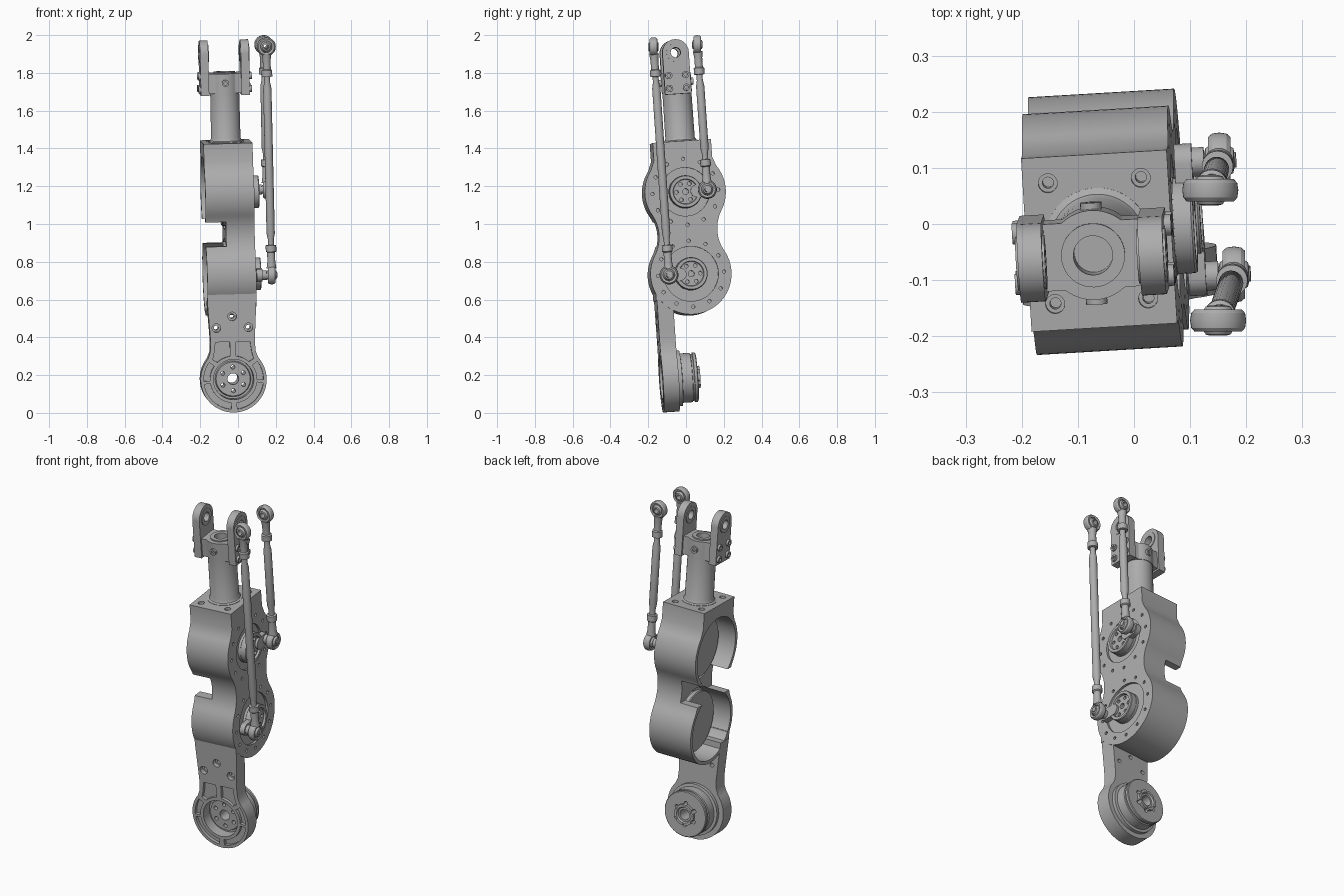
import bpy, bmesh
from math import sin, cos, pi, radians
from mathutils import Vector, Matrix, Euler

cube = bpy.data.objects.get("Cube")
if cube:
    bpy.data.objects.remove(cube, do_unlink=True)

# One grey for everything
metal = bpy.data.materials.new("brushed grey")
metal.use_nodes = True
GREY = (0.42, 0.42, 0.42, 1)
metal.diffuse_color = GREY
metal.node_tree.nodes["Principled BSDF"].inputs["Base Color"].default_value = GREY

# The whole limb leans slightly; parts are built upright and placed with this
LEG = Matrix.Translation((-0.03, 0.07, 0)) @ Euler(
    (radians(3.9), radians(-1.6), radians(3.4))).to_matrix().to_4x4()
X, Y, Z = Vector((1, 0, 0)), Vector((0, 1, 0)), Vector((0, 0, 1))
HUBS = {"upper": 1.17, "lower": 0.735}
ANKLE = 0.19


def arc(cx, cy, r, a0, a1, n=16):
    angles = [radians(a0 + (a1 - a0) * i / n) for i in range(n + 1)]
    return [(cx + r * cos(a), cy + r * sin(a)) for a in angles]


def mirrored(half):
    """Close an outline by mirroring its right half."""
    return half + [(-u, v) for u, v in reversed(half) if abs(u) > 1e-5]


def lathe(bm, pts, loc, axis, n=40):
    """Turn (radius, height) points around an axis."""
    m = Matrix.Translation(loc) @ axis.to_track_quat('Z', 'Y').to_matrix().to_4x4()
    rings = []
    for r, h in pts:
        turns = [2 * pi * i / n for i in range(n if r else 1)]
        rings.append([bm.verts.new(m @ Vector((r * cos(a), r * sin(a), h))) for a in turns])
    if pts[0] == pts[-1]:
        bmesh.ops.delete(bm, geom=rings[-1], context='VERTS')
        rings[-1] = rings[0]
    for a, b in zip(rings, rings[1:]):
        for i in range(n):
            j = i + 1
            quad = [a[i % len(a)], a[j % len(a)], b[j % len(b)], b[i % len(b)]]
            bm.faces.new(list(dict.fromkeys(quad)))
    return bm


def rod(bm, r, h0, h1, loc, axis, n=32):
    return lathe(bm, [(0, h0), (r, h0), (r, h1), (0, h1)], loc, axis, n)


def prism(bm, outline, axis, a, b):
    """Extrude a 2D outline along x, y or z."""
    place = {'x': lambda u, v, t: (t, u, v), 'y': lambda u, v, t: (u, t, v),
             'z': lambda u, v, t: (u, v, t)}[axis]
    ends = [[bm.verts.new(place(u, v, t)) for u, v in outline] for t in (a, b)]
    for end in ends:
        bm.faces.new(end)
    for i in range(len(outline)):
        bm.faces.new((ends[0][i - 1], ends[0][i], ends[1][i], ends[1][i - 1]))
    return bm


def box(bm, x0, x1, y0, y1, z0, z1):
    return prism(bm, [(x0, y0), (x1, y0), (x1, y1), (x0, y1)], 'z', z0, z1)


def smooth(mesh):
    for p in mesh.polygons:
        p.use_smooth = True
    mesh.set_sharp_from_angle(angle=radians(30))


def make(name, bm, frame=LEG):
    bmesh.ops.recalc_face_normals(bm, faces=bm.faces)
    mesh = bpy.data.meshes.new(name)
    bm.to_mesh(mesh)
    bm.free()
    mesh.transform(frame)
    mesh.materials.append(metal)
    smooth(mesh)
    obj = bpy.data.objects.new(name, mesh)
    bpy.context.scene.collection.objects.link(obj)
    return obj


def carve(obj, bm):
    """Subtract a cutter and keep the plain result."""
    cutter = make("cutter", bm)
    cutter.hide_render = True
    mod = obj.modifiers.new("cut", 'BOOLEAN')
    mod.operation, mod.solver, mod.object = 'DIFFERENCE', 'EXACT', cutter
    bpy.context.view_layer.update()
    dg = bpy.context.evaluated_depsgraph_get()
    result = bpy.data.meshes.new_from_object(obj.evaluated_get(dg))
    obj.modifiers.clear()
    obj.data = result
    smooth(result)
    bpy.data.objects.remove(cutter, do_unlink=True)


def new():
    return bmesh.new()


# Double-lobed housing with open motor cups and a notch at the waist
half = [(0.155, 1.44), (0.155, 1.345)] + arc(0, 1.17, 0.215, 36, -30.9)
half += arc(0.364, 0.9525, 0.209, 149.1, 210.9)[1:-1]
half += arc(0, 0.735, 0.215, 30.9, -90, 24)
housing = make("housing", prism(new(), mirrored(half), 'x', -0.128, 0.132))
cups, details = new(), new()
for name, w in HUBS.items():
    rod(cups, 0.195, -0.3, 0.04, (0, 0, w), X, 64)
    outer = 0.128 if name == "upper" else 0.145
    lathe(details, [(0.088, 0.118), (outer, 0.118), (outer, 0.2), (0.088, 0.2),
                    (0.088, 0.118)], (0, 0, w), X, 56)
    for u, v in arc(0, w, 0.175, 0, 330, 11):
        rod(details, 0.009, 0.115, 0.2, (0, u, v), X, 12)
for sx in (-1, 1):
    for sy in (-1, 1):
        lathe(details, [(0, 1.39), (0.01, 1.39), (0.01, 1.425), (0.017, 1.425),
                        (0.017, 1.5), (0, 1.5)], (sx * 0.083, sy * 0.108, 0), Z, 20)
carve(housing, cups)
carve(housing, box(new(), -0.3, -0.02, -0.3, 0.3, 0.895, 1.025))
carve(housing, details)
make("housing_foot", box(new(), -0.128, 0.132, -0.194, -0.172, 0.605, 0.65))

# Motors in the cups and output hubs on the other face
for name, w in HUBS.items():
    make(name + "_motor", lathe(new(), [
        (0, -0.035), (0.172, -0.035), (0.176, -0.03), (0.176, -0.01), (0.165, -0.008),
        (0.165, 0.01), (0.185, 0.012), (0.185, 0.045), (0, 0.045)], (0, 0, w), X, 56))
    hub = make(name + "_hub", lathe(new(), [
        (0, 0.155), (0.064, 0.155), (0.067, 0.167), (0.083, 0.167), (0.086, 0.163),
        (0.086, 0.1), (0, 0.1)], (0, 0, w), X, 48))
    holes = rod(new(), 0.016, 0.12, 0.2, (0, 0, w), X, 20)
    for u, v in arc(0, w, 0.048, 0, 300, 5):
        rod(holes, 0.01, 0.12, 0.2, (0, u, v), X, 14)
    carve(hub, holes)

# Column and fork on top
make("column", lathe(new(), [(0, 1.43), (0.095, 1.43), (0.095, 1.442), (0.084, 1.447),
                             (0.078, 1.46), (0.077, 1.71), (0, 1.71)], (0, 0, 0), Z, 48))
block_half = [(0.09, -0.06), (0.09, 0.06), (0.055, 0.06)] + arc(0, 0, 0.08, 50, 90, 8)
block_half = [(0.0, -0.08)] + [(u, -v) for u, v in reversed(block_half[2:-1])] + block_half
fork_block = make("fork_block", prism(new(), mirrored(block_half), 'z', 1.7, 1.805))
carve(fork_block, rod(new(), 0.035, 1.74, 1.9, (0, 0, 0), Z))
make("fork_collar", lathe(new(), [(0.035, 1.78), (0.057, 1.78), (0.057, 1.812),
                                  (0.035, 1.812), (0.035, 1.78)], (0, 0, 0), Z))
SCREW = [(0.009, 0), (0.019, 0), (0.019, 0.014), (0.009, 0.014), (0.009, 0.005), (0, 0.005)]
for side, s in (("left", 1), ("right", -1)):
    profile = [(0.07, 1.69)] + arc(0, 1.91, 0.07, 0, 90, 14)
    arm = make(side + "_fork_arm", prism(new(), mirrored(profile), 'x', s * 0.086, s * 0.13))
    carve(arm, rod(new(), 0.036, -0.2, 0.2, (0, 0, 1.91), X))
    make(side + "_fork_bushing", lathe(new(), [
        (0.026, -0.026), (0.048, -0.026), (0.048, 0.026), (0.026, 0.026), (0.026, -0.026)],
        (s * 0.108, 0, 1.91), X))
    screws = new()
    for v in (-0.045, 0.045):
        for w in (1.722, 1.79):
            lathe(screws, SCREW, (s * 0.128, v, w), X * s, 20)
    make(side + "_fork_screws", screws)
clamp_screws = new()
for s in (-1, 1):
    lathe(clamp_screws, SCREW, (0, s * 0.077, 1.755), Y * s, 20)
make("clamp_screws", clamp_screws)

# Lower bracket with lightening pockets, bore and screw holes
half = [(0.13, 0.605), (0.121, 0.46), (0.117, 0.385), (0.121, 0.335)]
half += arc(0, ANKLE, 0.175, 40, -90, 30)
bracket = make("lower_bracket", prism(new(), mirrored(half), 'y', -0.19, -0.105))
cuts = rod(new(), 0.107, -0.3, 0.1, (0, 0, ANKLE), Y, 56)
sectors = [arc(0, ANKLE, 0.125, a, b) + arc(0, ANKLE, 0.158, b, a)
           for a, b in ((-84, -8), (-2, 36))]
sectors.append([(0.016, 0.39), (0.092, 0.39), (0.098, 0.34), (0.108, 0.298)]
               + arc(0, ANKLE, 0.125, 48, 83, 8))
for s in (-1, 1):
    for sector in sectors:
        prism(cuts, [(s * u, v) for u, v in sector], 'y', -0.3, -0.172)
for u, w in ((0, 0.525), (-0.085, 0.465), (0.085, 0.465)):
    lathe(cuts, [(0, -0.3), (0.023, -0.3), (0.023, -0.165), (0.012, -0.165),
                 (0.012, 0), (0, 0)], (u, 0, w), Y, 20)
carve(bracket, cuts)

# Ankle motor with through holes
ankle = make("ankle_motor", lathe(new(), [
    (0, -0.145), (0.09, -0.145), (0.095, -0.13), (0.106, -0.13), (0.106, -0.106),
    (0.147, -0.106), (0.147, -0.085), (0.131, -0.083), (0.131, -0.03), (0.124, -0.028),
    (0.124, -0.02), (0.131, -0.018), (0.131, -0.004), (0.127, 0), (0.06, 0), (0.06, 0.016),
    (0.045, 0.016), (0.04, 0.006), (0, 0.006)], (0, 0, ANKLE), Y, 56))
holes = rod(new(), 0.03, -0.3, 0.2, (0, 0, ANKLE), Y, 24)
for u, v in arc(0, ANKLE, 0.063, 30, 330, 5):
    rod(holes, 0.011, -0.3, 0.2, (u, 0, v), Y, 14)
carve(ankle, holes)

# Push rods with ball-joint eyes, each on a crank pin
EYE = [(0.031, -0.017), (0.042, -0.02), (0.048, -0.013), (0.05, 0), (0.048, 0.013),
       (0.042, 0.02), (0.031, 0.017), (0.031, -0.017)]
BALL = [(0.014, -0.027), (0.022, -0.025), (0.03, -0.012), (0.033, 0), (0.03, 0.012),
        (0.022, 0.025), (0.014, 0.027), (0.014, -0.027)]
TIP = [(0, 0.036), (0.026, 0.036), (0.021, 0.07), (0.021, 0.12), (0.028, 0.125),
       (0.028, 0.158), (0.016, 0.16), (0.016, 0.19), (0.022, 0.22)]
LINKS = {"upper": (Vector((0.152, 0.113, 1.183)), Vector((0.136, 0.06, 1.95))),
         "lower": (Vector((0.178, -0.09, 0.73)), Vector((0.15, -0.172, 1.938)))}
for name, (foot, head) in LINKS.items():
    span = (head - foot).length
    shaft = TIP + [(r, span - h) for r, h in reversed(TIP)]
    make(name + "_push_rod", lathe(new(), shaft, foot, head - foot, 24), Matrix())
    for end, point, axis in (("foot", foot, X), ("head", head, Y)):
        make(f"{name}_rod_{end}_eye", lathe(new(), EYE, point, axis), Matrix())
        make(f"{name}_rod_{end}_ball", lathe(new(), BALL, point, axis), Matrix())
    pin = LEG.inverted() @ foot
    make(name + "_crank_pin", lathe(new(), [
        (0, 0.15), (0.026, 0.15), (0.026, pin.x - 0.027), (0.014, pin.x - 0.027),
        (0.014, pin.x + 0.03), (0, pin.x + 0.03)], (0, pin.y, pin.z), X, 24))
    inner = 0.06 if pin.y > 0 else -0.06
    turn = 0 if pin.y > 0 else 180
    outline = arc(pin.y, pin.z, 0.034, turn - 90, turn + 90)
    outline += arc(inner, HUBS[name], 0.034, turn + 90, turn + 270)
    make(name + "_crank_arm", prism(new(), outline, 'x', 0.138, 0.169))
